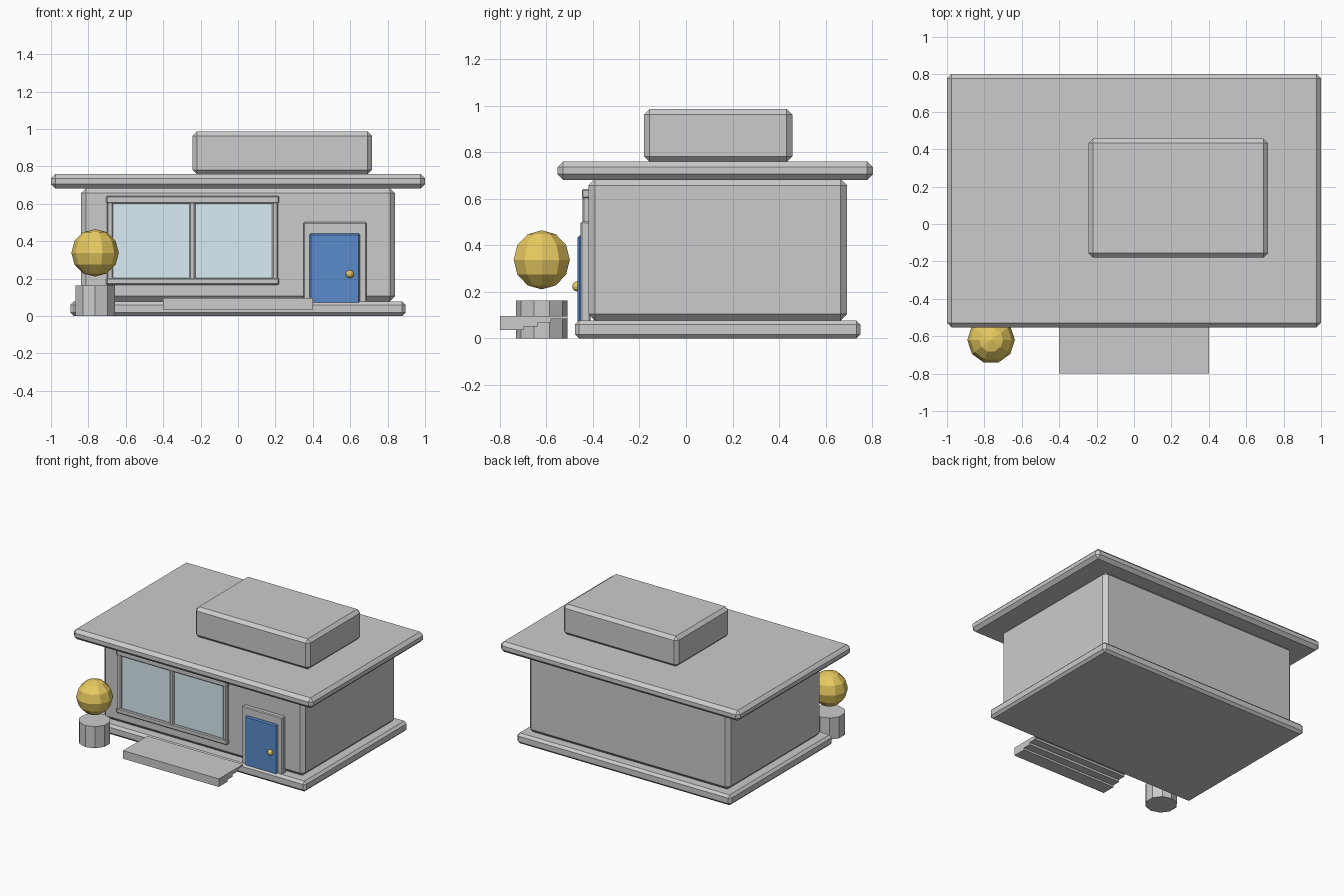
import bpy, bmesh

if "Cube" in bpy.data.objects:
    bpy.data.objects.remove(bpy.data.objects["Cube"])


def material(name, rgb):
    m = bpy.data.materials.new(name)
    m.diffuse_color = (*rgb, 1)
    m.use_nodes = True
    m.node_tree.nodes["Principled BSDF"].inputs["Base Color"].default_value = m.diffuse_color
    return m


BLUE = material("door_blue", (0.10, 0.26, 0.60))
GOLD = material("gold", (0.82, 0.60, 0.12))
GLASS = material("pale_glass", (0.70, 0.84, 0.90))


def finish(name, bm, mat=None, loc=(0, 0, 0)):
    bmesh.ops.recalc_face_normals(bm, faces=bm.faces)
    me = bpy.data.meshes.new(name)
    bm.to_mesh(me)
    bm.free()
    ob = bpy.data.objects.new(name, me)
    ob.location = loc
    bpy.context.collection.objects.link(ob)
    if mat:
        me.materials.append(mat)
    return ob


def box(name, x, y, z, chamfer=0.0, mat=None):
    """Box from (min, max) ranges with a one-segment chamfer."""
    bm = bmesh.new()
    bmesh.ops.create_cube(bm, size=1)
    for v in bm.verts:
        v.co = [r[0] if c < 0 else r[1] for c, r in zip(v.co, (x, y, z))]
    if chamfer:
        bmesh.ops.bevel(bm, geom=bm.edges[:], offset=chamfer, segments=1,
                        affect='EDGES', profile=0.5)
    return finish(name, bm, mat)


def ball(name, loc, r, segments, rings, mat):
    bm = bmesh.new()
    bmesh.ops.create_uvsphere(bm, u_segments=segments, v_segments=rings, radius=r)
    # a vertex of the ring points along y
    bmesh.ops.rotate(bm, verts=bm.verts, cent=(0, 0, 0), matrix=QUARTER)
    return finish(name, bm, mat, loc)


from mathutils import Matrix
from math import pi
QUARTER = Matrix.Rotation(pi / 2, 3, 'Z')

# main masses
box("foundation", (-0.895, 0.895), (-0.478, 0.75), (0, 0.078), 0.018)
box("walls", (-0.84, 0.84), (-0.42, 0.693), (0.078, 0.685), 0.028)
box("roof_slab", (-1, 1), (-0.553, 0.803), (0.682, 0.76), 0.024)
box("roof_block", (-0.243, 0.716), (-0.18, 0.457), (0.758, 0.987), 0.024)

# window: glass, rails, jambs and mullion
box("window_glass", (-0.69, 0.205), (-0.432, -0.41), (0.18, 0.63), 0, GLASS)
for name, z in (("window_head", (0.602, 0.642)), ("window_sill", (0.167, 0.204))):
    box(name, (-0.705, 0.22), (-0.448, -0.41), z, 0.006)
for name, x in (("window_jamb_left", (-0.70, -0.668)),
                ("window_mullion", (-0.26, -0.228)),
                ("window_jamb_right", (0.183, 0.215))):
    box(name, x, (-0.445, -0.41), (0.19, 0.62), 0.006)

# door
box("door_frame", (0.35, 0.688), (-0.453, -0.41), (0.02, 0.502), 0.006)
box("door", (0.383, 0.653), (-0.466, -0.43), (0.0, 0.442), 0.008, BLUE)
ball("door_knob", (0.598, -0.468, 0.224), 0.022, 10, 6, GOLD)

# entry slab with a stepped underside
profile = [(-0.8, 0.097), (-0.8, 0.036), (-0.697, 0.036), (-0.697, 0.051),
           (-0.637, 0.051), (-0.637, 0.068), (-0.58, 0.068), (-0.58, 0.084),
           (-0.51, 0.084), (-0.51, 0.097)]
bm = bmesh.new()
face = bm.faces.new([bm.verts.new((-0.4, y, z)) for y, z in profile])
ext = bmesh.ops.extrude_face_region(bm, geom=[face], use_keep_orig=True)
bmesh.ops.translate(bm, vec=(0.8, 0, 0),
                    verts=[g for g in ext["geom"] if isinstance(g, bmesh.types.BMVert)])
finish("entry_steps", bm)

# planter with round shrub
bm = bmesh.new()
bmesh.ops.create_cone(bm, cap_ends=True, segments=10, radius1=0.111, radius2=0.111, depth=0.163)
co = max(bm.verts, key=lambda v: (abs(v.co.y), v.co.z)).co
if abs(co.y) < 0.1105:
    bmesh.ops.rotate(bm, verts=bm.verts, cent=(0, 0, 0), matrix=QUARTER)
finish("planter", bm, None, (-0.764, -0.62, 0.0815))
ball("shrub", (-0.764, -0.62, 0.338), 0.127, 10, 6, GOLD)
